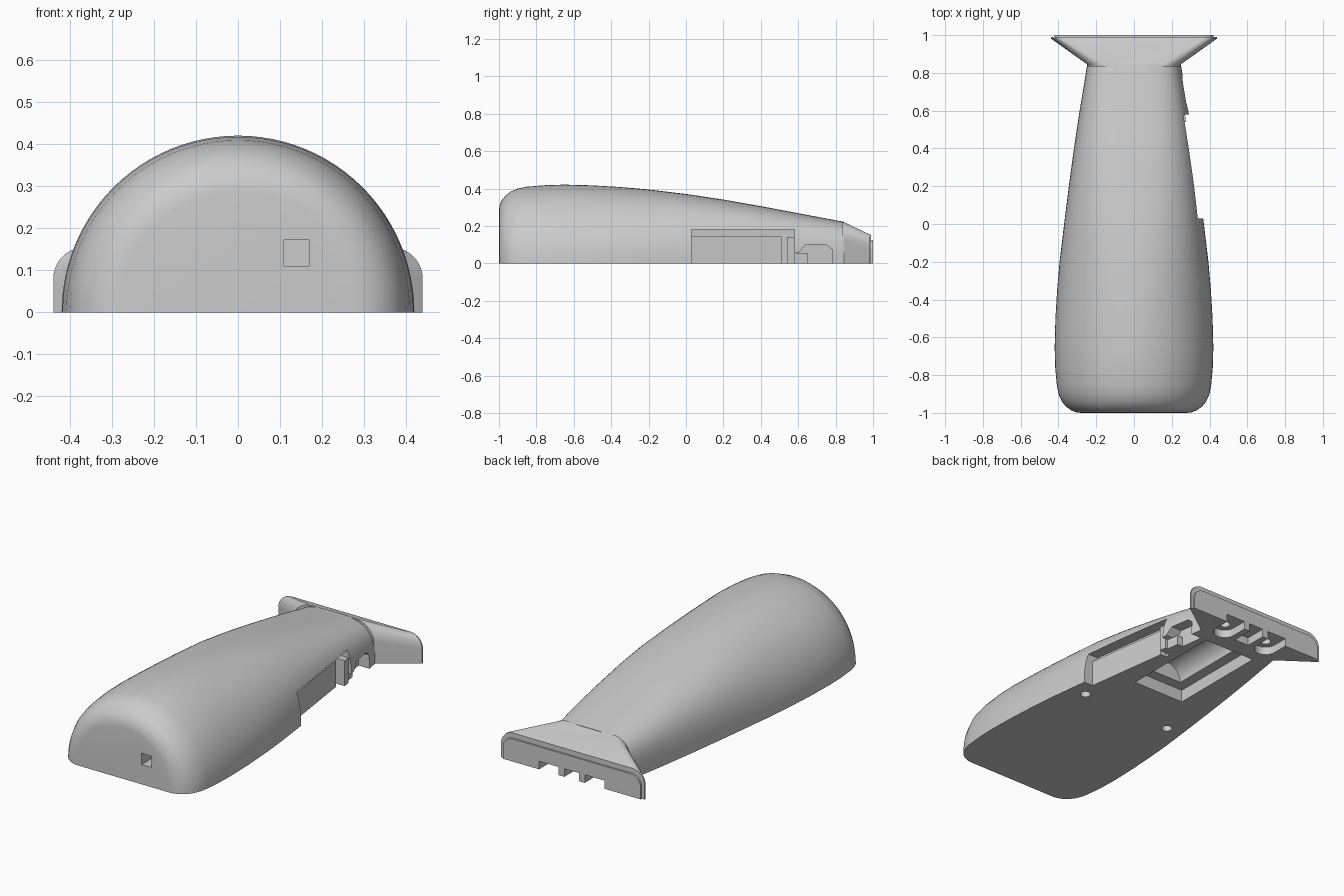
import bpy, bmesh, math
from math import sin, cos, pi, copysign

cube = bpy.data.objects.get("Cube")
if cube:
    bpy.data.objects.remove(cube, do_unlink=True)

grey = bpy.data.materials.new("plain grey")
grey.use_nodes = True
colour = (0.6, 0.6, 0.6, 1)
grey.diffuse_color = colour
grey.node_tree.nodes["Principled BSDF"].inputs["Base Color"].default_value = colour


def loft(name, rings):
    """Capped solid through closed rings with equal point counts."""
    bm = bmesh.new()
    loops = [[bm.verts.new(p) for p in ring] for ring in rings]
    n = len(loops[0])
    for a, b in zip(loops, loops[1:]):
        for i in range(n):
            j = (i + 1) % n
            bm.faces.new((a[i], a[j], b[j], b[i]))
    bm.faces.new(loops[0])
    bm.faces.new(loops[-1])
    bmesh.ops.recalc_face_normals(bm, faces=bm.faces)
    mesh = bpy.data.meshes.new(name)
    bm.to_mesh(mesh)
    bm.free()
    mesh.materials.append(grey)
    ob = bpy.data.objects.new(name, mesh)
    bpy.context.collection.objects.link(ob)
    return ob


def arch(y, w, h, power, steps=48):
    """Half superellipse standing on the ground."""
    pts = []
    for i in range(steps + 1):
        c, s = cos(pi * i / steps), sin(pi * i / steps)
        z = 0 if i in (0, steps) else h * s ** (2 / power)
        pts.append((copysign(abs(c) ** (2 / power) * w, c), y, z))
    return pts


def tab(y, w, h, r, steps=10):
    """Rectangle with rounded top corners, standing on the ground."""
    right = [(w - r + r * cos(pi / 2 * i / steps), y, h - r + r * sin(pi / 2 * i / steps))
             for i in range(steps + 1)]
    left = [(-x, y, z) for x, y, z in reversed(right)]
    return [(w, y, 0)] + right + left + [(-w, y, 0)]


def box(name, x0, x1, y0, y1, z0, z1):
    return loft(name, [[(x0, y, z0), (x1, y, z0), (x1, y, z1), (x0, y, z1)] for y in (y0, y1)])


def rod(name, x, y, r, z0, z1):
    turn = [2 * pi * i / 24 for i in range(24)]
    return loft(name, [[(x + r * cos(a), y + r * sin(a), z) for a in turn] for z in (z0, z1)])


def side_prism(name, outline, inner, outer):
    """Prism of a (y, z) outline whose depth follows the tapering left side."""
    return loft(name, [[(0.369 - 0.136 * y + d, y, z) for y, z in outline] for d in (inner, outer)])


def rect(y0, y1, z1, z0=-0.05):
    return [(y0, z0), (y1, z0), (y1, z1), (y0, z1)]


def combine(target, other, operation):
    mod = target.modifiers.new(operation, 'BOOLEAN')
    mod.operation = operation
    mod.solver = 'EXACT'
    mod.object = other
    bpy.ops.object.select_all(action='DESELECT')
    bpy.context.view_layer.objects.active = target
    target.select_set(True)
    bpy.ops.object.modifier_apply(modifier=mod.name)
    bpy.data.objects.remove(other, do_unlink=True)


# Domed shell: station, half width, height, squareness
stations = [
    (-1, .28, .285, 2.1), (-.997, .305, .31, 2.1), (-.985, .335, .338, 2.1),
    (-.965, .362, .362, 2.05), (-.94, .382, .382, 2), (-.9, .4, .4, 2),
    (-.85, .409, .41, 2), (-.75, .418, .418, 2), (-.65, .42, .421, 2),
    (-.5, .416, .417, 2), (-.35, .407, .408, 2.05), (-.2, .394, .395, 2.15),
    (0, .37, .371, 2.4), (.2, .345, .341, 2.6), (.4, .318, .306, 2.8),
    (.6, .288, .268, 3.1), (.75, .263, .24, 3.3), (.845, .248, .222, 3.4)]
body = loft("handle_body", [arch(*s) for s in stations])

# Flared collar and the stepped plate on its end
collar = loft("collar", [tab(.835, .244, .22, .1), tab(.845, .248, .22, .1),
                         tab(.982, .44, .155, .075), tab(.99, .44, .153, .075)])
combine(body, collar, 'UNION')
combine(body, loft("end_plate", [tab(.97, .422, .125, .06), tab(1, .422, .125, .06)]), 'UNION')

# Side recess, narrow slot and chamfered notch on the left side
combine(body, side_prism("recess", rect(.03, .58, .18), -.09, .2), 'DIFFERENCE')
notch = [(.58, -.05), (.78, -.05), (.78, .075), (.75, .1), (.64, .1), (.605, .06), (.58, .055)]
combine(body, side_prism("notch", notch, -.07, .2), 'DIFFERENCE')
combine(body, side_prism("panel", rect(.02, .51, .145, 0), -.12, -.055), 'UNION')
combine(body, side_prism("latch_post", rect(.54, .58, .14, 0), -.12, -.02), 'UNION')
combine(body, side_prism("latch_step", rect(.575, .65, .055, 0), -.12, -.035), 'UNION')

# Square socket in the front
combine(body, box("socket", .11, .17, -1.1, -.85, .11, .172), 'DIFFERENCE')

# Underside compartment with a rounded channel above it
combine(body, box("compartment", -.16, .16, .2, .78, -.05, .07), 'DIFFERENCE')
channel = [[(.1 * cos(2 * pi * i / 32), y, .07 + .09 * sin(2 * pi * i / 32)) for i in range(32)]
           for y in (.26, .76)]
combine(body, loft("channel", channel), 'DIFFERENCE')

# Screw holes and rear slots, mirrored
for side in (-1, 1):
    combine(body, rod("screw_hole", side * .28, -.065, .027, -.05, .08), 'DIFFERENCE')
    x = side * .14
    combine(body, box("rear_slot", x - .06, x + .06, .91, 1.1, -.05, .045), 'DIFFERENCE')
    combine(body, rod("slot_end", x, .91, .06, -.05, .045), 'DIFFERENCE')
    combine(body, rod("slot_hole", x, .91, .027, -.05, .11), 'DIFFERENCE')
combine(body, box("middle_slot", -.045, .045, .88, 1.1, -.05, .045), 'DIFFERENCE')

bpy.ops.object.shade_smooth_by_angle(angle=math.radians(28))
